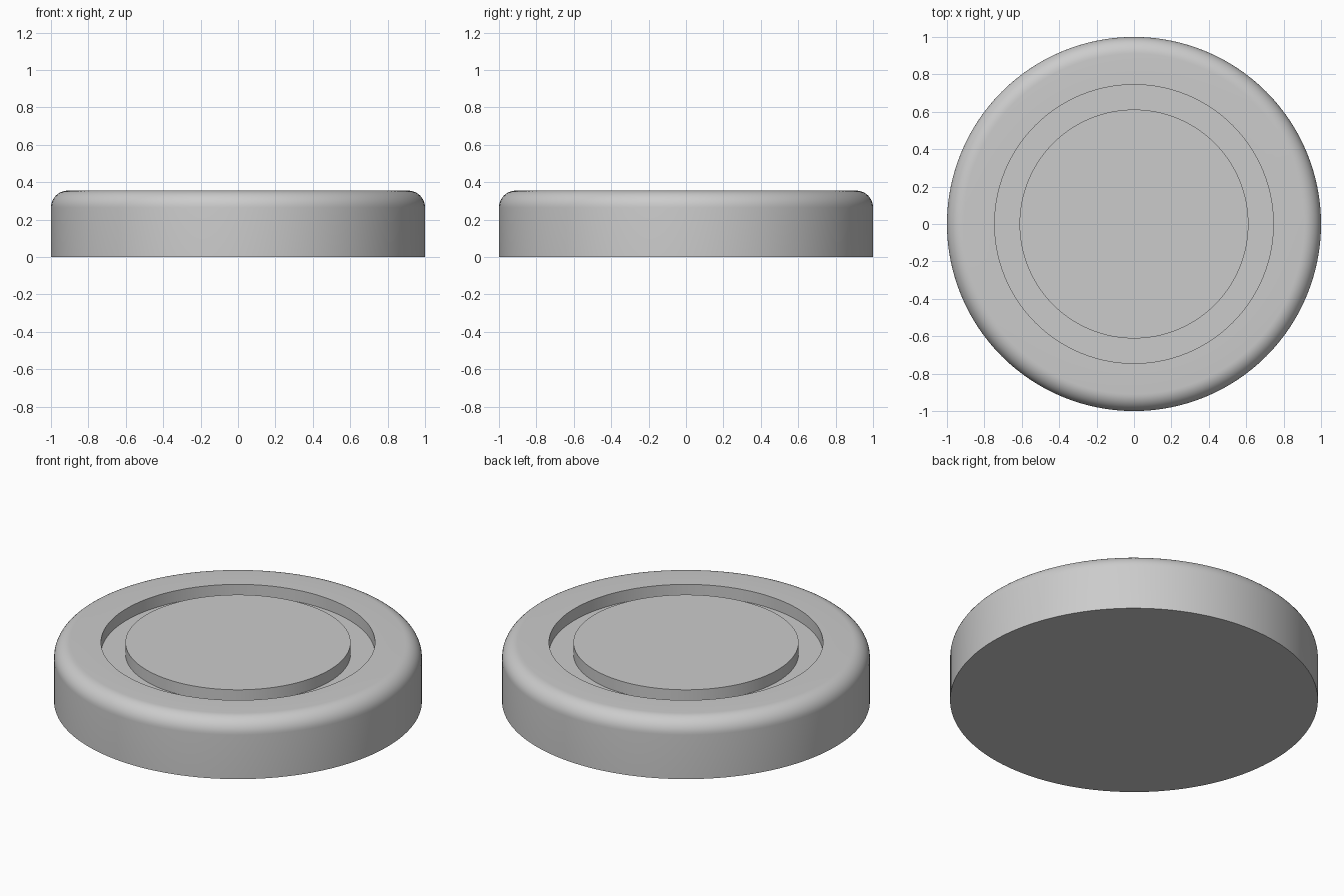
import bpy, bmesh
from math import sin, cos, pi, radians
from mathutils import Matrix, Vector

cube = bpy.data.objects.get("Cube")
if cube:
    bpy.data.objects.remove(cube, do_unlink=True)

SEGMENTS = 128
HEIGHT = 0.355
ROUND = 0.09
GROOVE_OUTER, GROOVE_INNER, GROOVE_DEPTH = 0.745, 0.612, 0.07

grey = bpy.data.materials.new("plain_grey")
grey.use_nodes = True
colour = (0.6, 0.6, 0.6, 1)
grey.diffuse_color = colour
grey.node_tree.nodes["Principled BSDF"].inputs["Base Color"].default_value = colour


def lathe(name, profile):
    """Turn a (radius, z) profile about z and cap both open ends."""
    bm = bmesh.new()
    verts = [bm.verts.new((r, 0, z)) for r, z in profile]
    edges = [bm.edges.new(pair) for pair in zip(verts, verts[1:])]
    bmesh.ops.spin(bm, geom=verts + edges, cent=(0, 0, 0), axis=(0, 0, 1),
                   angle=2 * pi, steps=SEGMENTS, use_merge=True)
    bmesh.ops.remove_doubles(bm, verts=bm.verts, dist=0.0001)
    bmesh.ops.holes_fill(bm, edges=[e for e in bm.edges if e.is_boundary], sides=0)
    bmesh.ops.recalc_face_normals(bm, faces=bm.faces)
    mesh = bpy.data.meshes.new(name)
    bm.to_mesh(mesh)
    bm.free()
    obj = bpy.data.objects.new(name, mesh)
    bpy.context.collection.objects.link(obj)
    mesh.materials.append(grey)
    bpy.ops.object.select_all(action="DESELECT")
    obj.select_set(True)
    bpy.context.view_layer.objects.active = obj
    bpy.ops.object.shade_smooth_by_angle(angle=radians(30))
    return obj


# Round body: straight side, rounded top rim, ring groove, raised centre
STEPS = 10
rim = [(1 - ROUND + ROUND * cos(i * pi / 2 / STEPS),
        HEIGHT - ROUND + ROUND * sin(i * pi / 2 / STEPS)) for i in range(STEPS + 1)]
floor = HEIGHT - GROOVE_DEPTH
groove = [(GROOVE_OUTER, HEIGHT), (GROOVE_OUTER, floor),
          (GROOVE_INNER, floor), (GROOVE_INNER, HEIGHT)]
lathe("grooved_disc", [(1, 0)] + rim + groove)
